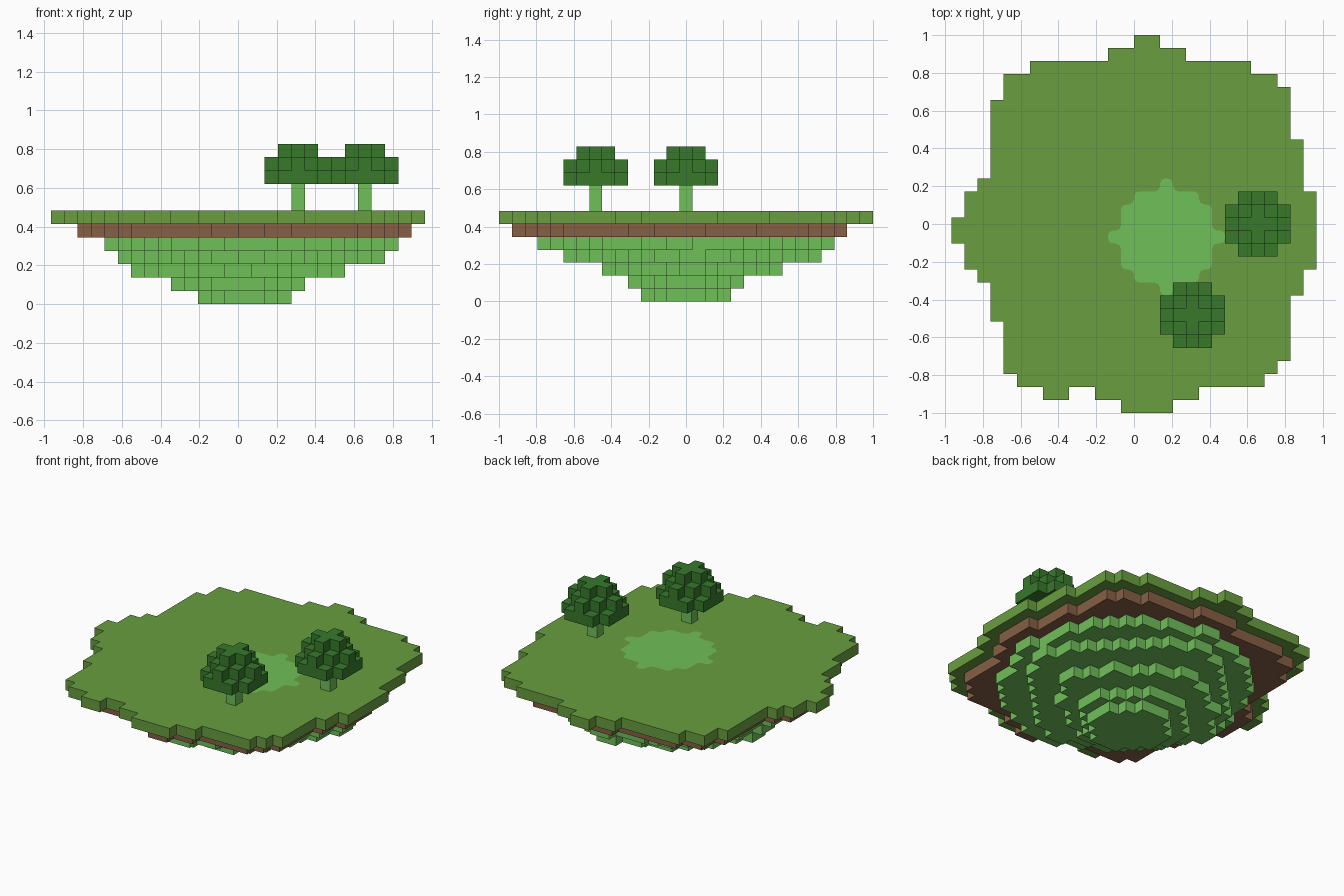
import bpy
import bmesh
from mathutils import Vector

CELL = 2 / 29                          # edge of one block
ORIGIN = Vector((-14, -14.5, 0))       # grid corner, in blocks

old = bpy.data.objects.get("Cube")
if old:
    bpy.data.objects.remove(old, do_unlink=True)


def material(name, rgb):
    mat = bpy.data.materials.new(name)
    mat.use_nodes = True
    color = (*rgb, 1)
    mat.diffuse_color = color
    mat.node_tree.nodes["Principled BSDF"].inputs["Base Color"].default_value = color
    return mat


grass_green = material("grass_green", (.143, .343, .052))
light_green = material("light_green", (.160, .525, .100))
soil_brown = material("soil_brown", (.240, .115, .058))
leaf_green = material("leaf_green", (.038, .190, .024))


def finish(bm, name, mat):
    mesh = bpy.data.meshes.new(name)
    bm.to_mesh(mesh)
    bm.free()
    mesh.materials.append(mat)
    obj = bpy.data.objects.new(name, mesh)
    bpy.context.collection.objects.link(obj)


def blocks(name, cells, mat):
    """Build the outer skin of a set of grid cells."""
    bm = bmesh.new()
    cells = set(cells)
    for cell in cells:
        center = Vector(cell) + Vector((.5, .5, .5)) + ORIGIN
        for axis in range(3):
            for sign in (-1, 1):
                step = Vector((0, 0, 0))
                step[axis] = sign
                if tuple(int(c + s) for c, s in zip(cell, step)) in cells:
                    continue
                u, v = Vector((0, 0, 0)), Vector((0, 0, 0))
                u[(axis + 1) % 3] = .5
                v[(axis + 2) % 3] = .5 * sign
                face = center + step / 2
                corners = (face - u - v, face + u - v, face + u + v, face - u + v)
                bm.faces.new([bm.verts.new(c * CELL) for c in corners])
    bmesh.ops.remove_doubles(bm, verts=bm.verts[:], dist=CELL / 100)
    finish(bm, name, mat)


def rounded_layer(x0, x1, y0, y1, z, power):
    """Cells of a rounded slab that fills the given grid bounds."""
    cx, cy = (x0 + x1) / 2, (y0 + y1) / 2
    a, b = (x1 - x0) / 2, (y1 - y0) / 2
    return {(i, j, z) for i in range(x0, x1) for j in range(y0, y1)
            if (abs(i + .5 - cx) / a) ** power + (abs(j + .5 - cy) / b) ** power <= 1}


def worn_below(layer):
    """Cells one level down that have a full ring of blocks above them."""
    near = (-1, 0, 1)
    return {(i, j, k - 1) for i, j, k in layer
            if all((i + di, j + dj, k) in layer for di in near for dj in near)}


def ball_layer(ci, cj, limit):
    reach = range(-4, 5)
    return [(ci + i, cj + j) for i in reach for j in reach if i * i + j * j <= limit]


# Grass slab: (rows, left, right) runs from front to back
grass_runs = [(1, 13, 17), (1, 11, 19), (1, 5, 24), (1, 4, 25), (3, 4, 26),
              (2, 3, 26), (1, 3, 27), (1, 2, 27), (2, 1, 28), (2, 0, 28),
              (2, 1, 28), (1, 2, 27), (3, 3, 27), (3, 3, 26), (1, 4, 26),
              (1, 4, 25), (1, 6, 23), (1, 12, 18), (1, 14, 16)]
grass, row = {(7, 1, 6), (8, 1, 6)}, 0
for rows, left, right in grass_runs:
    grass |= {(i, j, 6) for j in range(row, row + rows) for i in range(left, right)}
    row += rows
blocks("grass_layer", grass, grass_green)

# Soil slab, one block in from the grass edge
soil = worn_below(grass)
blocks("soil_layer", soil, soil_brown)

# Rocky underside, stepped from the soil down: bounds and roundness
rock = [((4, 26, 3, 26), 1.65), ((5, 25, 5, 25), 1.25), ((6, 22, 8, 22), 1.35),
        ((9, 19, 10, 19), 1.7), ((11, 18, 11, 18), 1.7)]
for step, (bounds, power) in enumerate(rock):
    level = 4 - step
    cells = rounded_layer(*bounds, level, power)
    if step == 0:
        cells &= worn_below(soil)
    blocks(f"rock_layer_{level + 1}", cells, light_green)

# Pond: a flat blocky disc with softened corners, just above the grass
bm = bmesh.new()
for i, j in ball_layer(16, 13, 16):
    square = [(i, j), (i + 1, j), (i + 1, j + 1), (i, j + 1)]
    bm.faces.new([bm.verts.new((Vector((x, y, 7.02)) + ORIGIN) * CELL) for x, y in square])
bmesh.ops.remove_doubles(bm, verts=bm.verts[:], dist=CELL / 100)
bmesh.ops.dissolve_limit(bm, angle_limit=.01, verts=bm.verts[:], edges=bm.edges[:])
bmesh.ops.bevel(bm, geom=bm.verts[:], offset=CELL * .4, segments=2,
                profile=.5, affect='VERTICES')
finish(bm, "pond", light_green)

# Trees: a two-block trunk under a half ball of leaves
for side, ci, cj in (("back", 23, 14), ("front", 18, 7)):
    blocks(f"{side}_tree_trunk", [(ci, cj, 7), (ci, cj, 8)], light_green)
    leaves = [(i, j, 9 + k) for k in range(3) for i, j in ball_layer(ci, cj, 5 - k * k)]
    blocks(f"{side}_tree_leaves", leaves, leaf_green)
